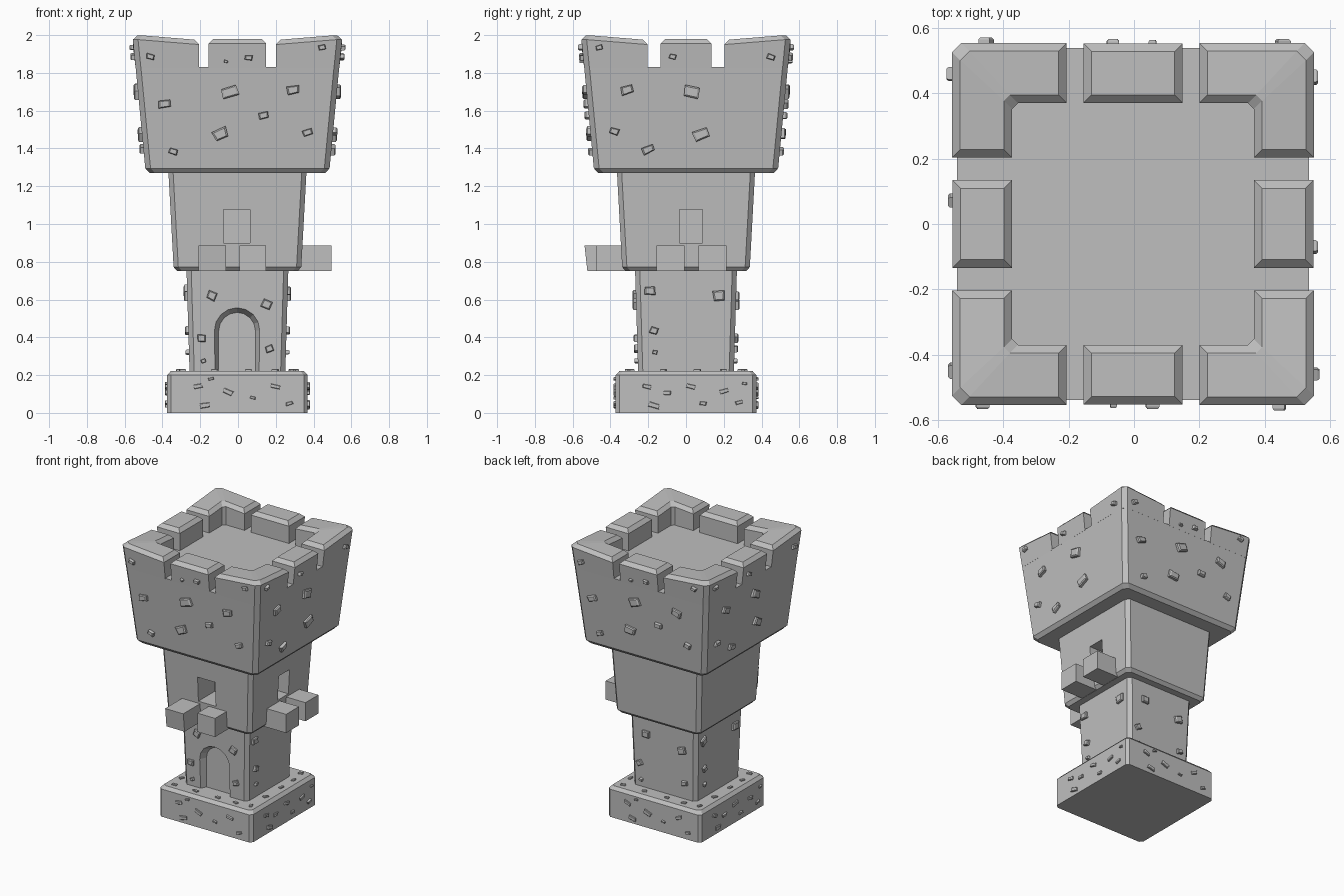
import bpy, bmesh, math, random
from mathutils import Matrix, Vector

if "Cube" in bpy.data.objects:
    bpy.data.objects.remove(bpy.data.objects["Cube"])

random.seed(4)
OX = -0.003

stone = bpy.data.materials.new("grey stone")
stone.diffuse_color = (0.52, 0.52, 0.52, 1)
stone.use_nodes = True
stone.node_tree.nodes["Principled BSDF"].inputs["Base Color"].default_value = stone.diffuse_color


def finish(bm, name):
    bmesh.ops.recalc_face_normals(bm, faces=bm.faces[:])
    me = bpy.data.meshes.new(name)
    bm.to_mesh(me)
    bm.free()
    me.materials.append(stone)
    ob = bpy.data.objects.new(name, me)
    ob.location.x = OX
    bpy.context.collection.objects.link(ob)
    return ob


def loft(bm, rings, top_faces=None):
    """Skin closed rings of points, capping both ends."""
    vs = [[bm.verts.new(p) for p in r] for r in rings]
    n = len(vs[0])
    for a, b in zip(vs, vs[1:]):
        for i in range(n):
            j = (i + 1) % n
            bm.faces.new((a[i], a[j], b[j], b[i]))
    for ring in (vs[0], vs[-1]):
        for f in top_faces or [range(n)]:
            bm.faces.new([ring[i] for i in f])


def octagon(w, z, c):
    k = w - c
    return [(k, -w, z), (w, -k, z), (w, k, z), (k, w, z),
            (-k, w, z), (-w, k, z), (-w, -k, z), (-k, -w, z)]


def block(name, sections, c=0.025):
    bm = bmesh.new()
    loft(bm, [octagon(w, z, c) for w, z in sections])
    return finish(bm, name)


def carve(ob, cutter):
    m = ob.modifiers.new("cut", 'BOOLEAN')
    m.operation, m.solver, m.object = 'DIFFERENCE', 'EXACT', cutter
    bpy.context.view_layer.objects.active = ob
    bpy.ops.object.modifier_apply(modifier=m.name)
    bpy.data.objects.remove(cutter)


def box(name, x0, x1, y0, y1, z0, z1, lean=0.0):
    bm = bmesh.new()
    loft(bm, [[(x0, y0 + lean, z0), (x1, y0 + lean, z0), (x1, y1, z0), (x0, y1, z0)],
              [(x0, y0, z1), (x1, y0, z1), (x1, y1, z1), (x0, y1, z1)]])
    return finish(bm, name)


# Tower body
block("base", [(0.372, 0), (0.372, 0.2), (0.352, 0.222)], 0.02)
shaft = block("shaft", [(0.253, 0.2), (0.27, 0.77)])
mid = block("middle_storey", [(0.318, 0.75), (0.338, 0.772), (0.366, 1.285)])
block("crown", [(0.465, 1.27), (0.488, 1.295), (0.539, 1.83)], 0.028)

# Arched doorway with sloping reveal
def arch(r, y):
    cx, zs = -0.002, 0.435
    pts = [(cx - r, y, 0.21), (cx + r, y, 0.21)]
    return pts + [(cx + r * math.cos(a), y, zs + r * math.sin(a))
                  for a in (math.pi * i / 8 for i in range(9))]

bm = bmesh.new()
loft(bm, [arch(0.132, -0.29), arch(0.12, -0.26), arch(0.097, -0.215)])
carve(shaft, finish(bm, "door_cutter"))

# Deep windows on front and right
carve(mid, box("window_cutter", -0.073, 0.067, -0.5, -0.16, 0.9, 1.078))
carve(mid, box("window_cutter", 0.16, 0.5, -0.034, 0.088, 0.9, 1.078))

# Balcony support blocks
box("front_block_left", -0.205, -0.06, -0.537, -0.32, 0.75, 0.885, 0.015)
box("front_block_right", 0.01, 0.152, -0.475, -0.32, 0.75, 0.885)
box("right_block_front", 0.32, 0.498, -0.156, -0.008, 0.75, 0.885)
box("right_block_back", 0.32, 0.498, 0.066, 0.214, 0.75, 0.885)

# Battlements
def corner_ring(o, i, z):
    a, n, d, c = 0.203, 0.37, 0.018, 0.028
    pts = [(a + i, n + i), (n - d + i, n + i), (n + i, n - d + i), (n + i, a + i),
           (o - i, a + i), (o - i, o - c - i), (o - c - i, o - i), (a + i, o - i)]
    rise = 0 if z < 1.9 else 0.026 / 0.32
    return [(x, y, z + rise * (min(x, y) - a)) for x, y in pts]


def middle_ring(h, o, i, z):
    return [(-h + i, 0.37 + i, z), (h - i, 0.37 + i, z), (h - i, o - i, z), (-h + i, o - i, z)]

for k in range(4):
    turn = Matrix.Rotation(k * math.pi / 2, 4, 'Z')
    bm = bmesh.new()
    loft(bm, [corner_ring(0.539, 0, 1.825), corner_ring(0.554, 0, 1.95),
              corner_ring(0.554, 0.025, 1.974)],
         [(0, 1, 6, 7), (1, 2, 5, 6), (2, 3, 4, 5)])
    bm.transform(turn)
    finish(bm, "corner_battlement")
    h = 0.134 if k % 2 else 0.152
    bm = bmesh.new()
    loft(bm, [middle_ring(h, 0.539, 0, 1.825), middle_ring(h, 0.553, 0, 1.955),
              middle_ring(h, 0.553, 0.025, 1.98)])
    bm.transform(turn)
    finish(bm, "middle_battlement")


# Raised stone chips: (across, height, size) on each wall
def chip(bm, place, w, h, depth):
    quad = [(sx * w / 2 * random.uniform(0.8, 1.1), sz * h / 2 * random.uniform(0.8, 1.1))
            for sx, sz in ((-1, -1), (1, -1), (1, 1), (-1, 1))]
    rot = Matrix.Rotation(random.uniform(-0.45, 0.45), 4, 'Y')
    rings = [[place @ rot @ Vector((x * s, y, z * s)) for x, z in quad]
             for y, s in ((0.015, 1), (-depth * 0.7, 1), (-depth, 0.75))]
    loft(bm, rings)


def chips(name, front, side, wall, aspect, depth):
    bm = bmesh.new()
    for k in range(4):
        turn = Matrix.Rotation(k * math.pi / 2, 4, 'Z')
        for u, z, s in (side if k % 2 else front):
            place = turn @ Matrix.Translation((u, -wall(z), z))
            chip(bm, place, s, s * aspect, depth)
    return bm

bm = chips("crown",
           [(-0.46, 1.885, .045), (-0.06, 1.86, .022), (0.06, 1.88, .04), (0.45, 1.935, .04),
            (-0.04, 1.7, .085), (0.295, 1.71, .07), (-0.385, 1.635, .065), (0.14, 1.575, .055),
            (-0.09, 1.475, .08), (0.37, 1.485, .05), (-0.34, 1.385, .05)],
           [(-0.46, 1.935, .04), (-0.07, 1.885, .04), (0.45, 1.885, .045), (-0.31, 1.71, .07),
            (0.03, 1.7, .085), (-0.38, 1.49, .05), (0.08, 1.475, .08), (-0.2, 1.395, .06)],
           lambda z: 0.488 + (z - 1.295) * 0.0953, 0.65, 0.022)
finish(bm, "crown_chips")
bm = chips("shaft",
           [(-0.135, 0.62, .052), (0.155, 0.575, .06), (-0.19, 0.395, .042),
            (0.17, 0.34, .042), (-0.18, 0.275, .025)],
           [(-0.19, 0.645, .055), (0.175, 0.62, .06), (-0.17, 0.435, .042),
            (-0.165, 0.32, .025)],
           lambda z: 0.253 + (z - 0.2) * 0.03, 0.85, 0.018)
finish(bm, "shaft_chips")
bm = chips("base",
           [(-0.21, 0.14, .05), (0.2, 0.14, .05), (-0.05, 0.11, .06), (0.08, 0.08, .03),
            (-0.17, 0.04, .06), (0.275, 0.05, .04), (-0.14, 0.18, .03)],
           [(-0.21, 0.14, .05), (0.025, 0.14, .055), (-0.1, 0.105, .045), (0.2, 0.115, .05),
            (0.31, 0.155, .03), (-0.17, 0.04, .06), (0.09, 0.05, .04), (0.28, 0.055, .04)],
           lambda z: 0.372, 0.45, 0.012)
# Small chips lying on the base ledge
flat = Matrix.Rotation(-math.pi / 2, 4, 'X')
for k in range(4):
    turn = Matrix.Rotation(k * math.pi / 2, 4, 'Z')
    for u in (-0.29, -0.12, 0.06, 0.2):
        chip(bm, turn @ Matrix.Translation((u, -0.31, 0.222)) @ flat, 0.035, 0.02, 0.01)
finish(bm, "base_chips")
